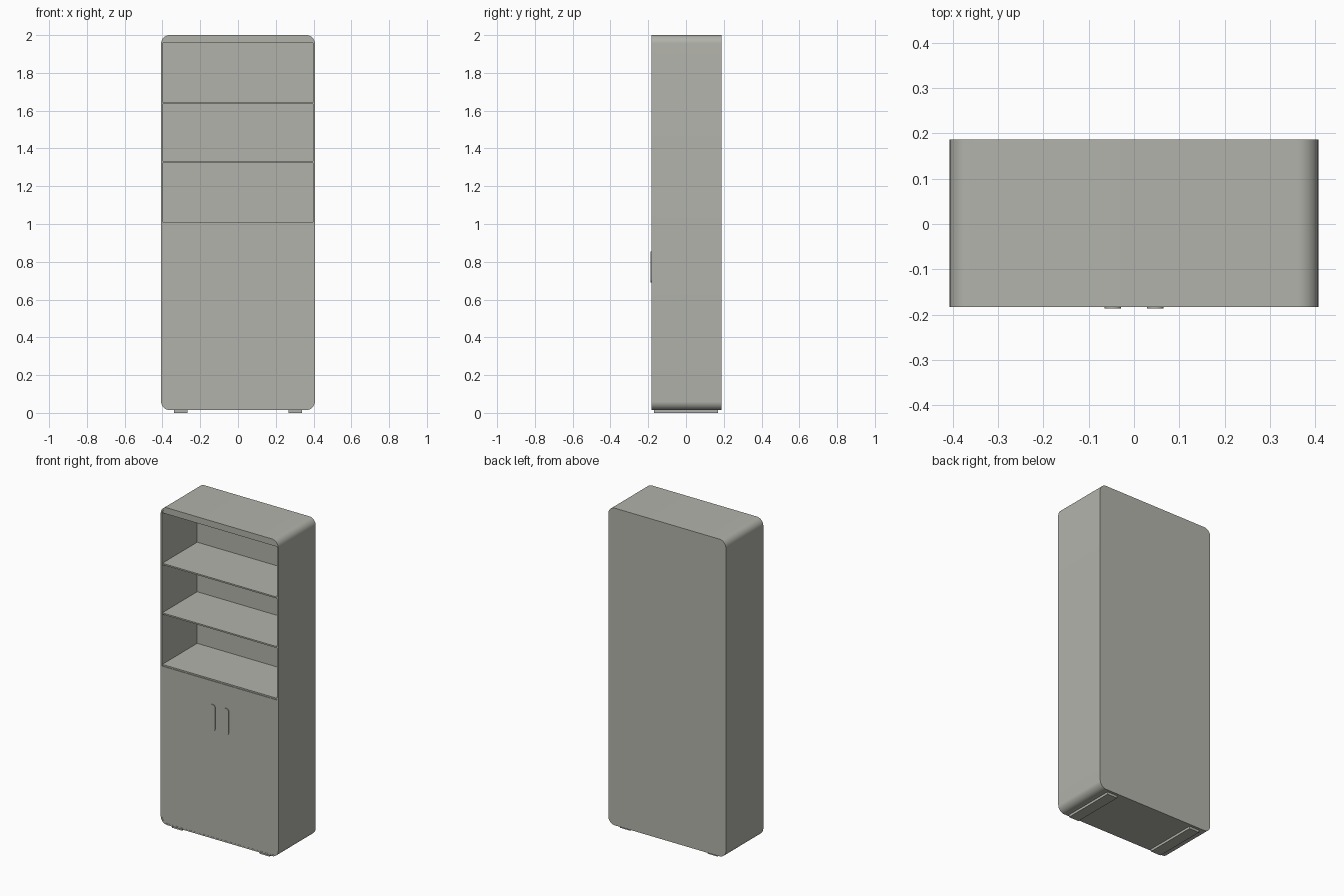
import bpy, bmesh, math

if "Cube" in bpy.data.objects:
    bpy.data.objects.remove(bpy.data.objects["Cube"])

grey = bpy.data.materials.new("warm grey")
grey.diffuse_color = (0.45, 0.45, 0.41, 1)
grey.use_nodes = True
grey.node_tree.nodes["Principled BSDF"].inputs["Base Color"].default_value = grey.diffuse_color

HALF_W, Z0, Z1 = 0.407, 0.015, 2.0
FRONT, BACK = -0.183, 0.187
WALL, RADIUS = 0.009, 0.045


def rounded(x0, x1, z0, z1, r_low, r_high, n=10):
    """Counter-clockwise rounded rectangle outline in x, z."""
    corners = [(x1, z0, -1, 1, r_low, -90), (x1, z1, -1, -1, r_high, 0),
               (x0, z1, 1, -1, r_high, 90), (x0, z0, 1, 1, r_low, 180)]
    pts = []
    for x, z, sx, sz, r, start in corners:
        if r == 0:
            pts.append((x, z))
            continue
        for i in range(n + 1):
            a = math.radians(start + 90 * i / n)
            pts.append((x + sx * r + r * math.cos(a), z + sz * r + r * math.sin(a)))
    return pts


def finish(name, bm):
    bmesh.ops.recalc_face_normals(bm, faces=bm.faces)
    mesh = bpy.data.meshes.new(name)
    bm.to_mesh(mesh)
    bm.free()
    mesh.materials.append(grey)
    ob = bpy.data.objects.new(name, mesh)
    bpy.context.collection.objects.link(ob)
    bpy.ops.object.select_all(action='DESELECT')
    ob.select_set(True)
    bpy.context.view_layer.objects.active = ob
    bpy.ops.object.shade_smooth_by_angle(angle=math.radians(30))
    return ob


def slab(name, outline, y0, y1):
    """Solid plate: outline in x, z extruded along y."""
    bm = bmesh.new()
    f = [bm.verts.new((x, y0, z)) for x, z in outline]
    b = [bm.verts.new((x, y1, z)) for x, z in outline]
    bm.faces.new(f)
    bm.faces.new(b[::-1])
    for i in range(len(f)):
        j = (i + 1) % len(f)
        bm.faces.new((f[i], b[i], b[j], f[j]))
    return finish(name, bm)


def tube(name, outer, inner, y0, y1):
    """Hollow frame between two matching outlines."""
    bm = bmesh.new()
    rings = [[bm.verts.new((x, y, z)) for x, z in o]
             for o, y in ((outer, y0), (outer, y1), (inner, y1), (inner, y0))]
    n = len(outer)
    for k in range(4):
        p, q = rings[k], rings[(k + 1) % 4]
        for i in range(n):
            j = (i + 1) % n
            bm.faces.new((p[i], q[i], q[j], p[j]))
    return finish(name, bm)


# Rounded outer casing
IW, IZ0, IZ1, IR = HALF_W - WALL, Z0 + WALL, Z1 - WALL, RADIUS - WALL
outer = rounded(-HALF_W, HALF_W, Z0, Z1, RADIUS, RADIUS)
inner = rounded(-IW, IW, IZ0, IZ1, IR, IR)
tube("casing", outer, inner, FRONT, BACK)

# Back panel, flush with the rear of the casing
slab("back_panel", inner, 0.165, BACK)

# Top panel filling the rounded upper corners
slab("top_panel", rounded(-IW, IW, 1.958, IZ1, 0, 0.032), FRONT + 0.004, 0.166)

# Open shelves
for i, top in enumerate((1.01, 1.333, 1.643)):
    slab(f"shelf_{i + 1}", rounded(-IW, IW, top - 0.009, top, 0, 0), FRONT + 0.003, 0.166)

# Cupboard front
slab("cupboard_front", rounded(-IW, IW, IZ0, 1.0, IR, 0), FRONT + 0.001, FRONT + 0.016)

# Handles and feet, mirrored left and right
for side, s in (("left", -1), ("right", 1)):
    hx = 0.047 * s
    slab(f"{side}_handle", rounded(hx - 0.018, hx + 0.018, 0.69, 0.855, 0.017, 0.017, 6),
         -0.187, FRONT + 0.005)
    fx = 0.303 * s
    slab(f"{side}_foot", rounded(fx - 0.035, fx + 0.035, 0, Z0 + 0.003, 0, 0), -0.17, 0.17)
